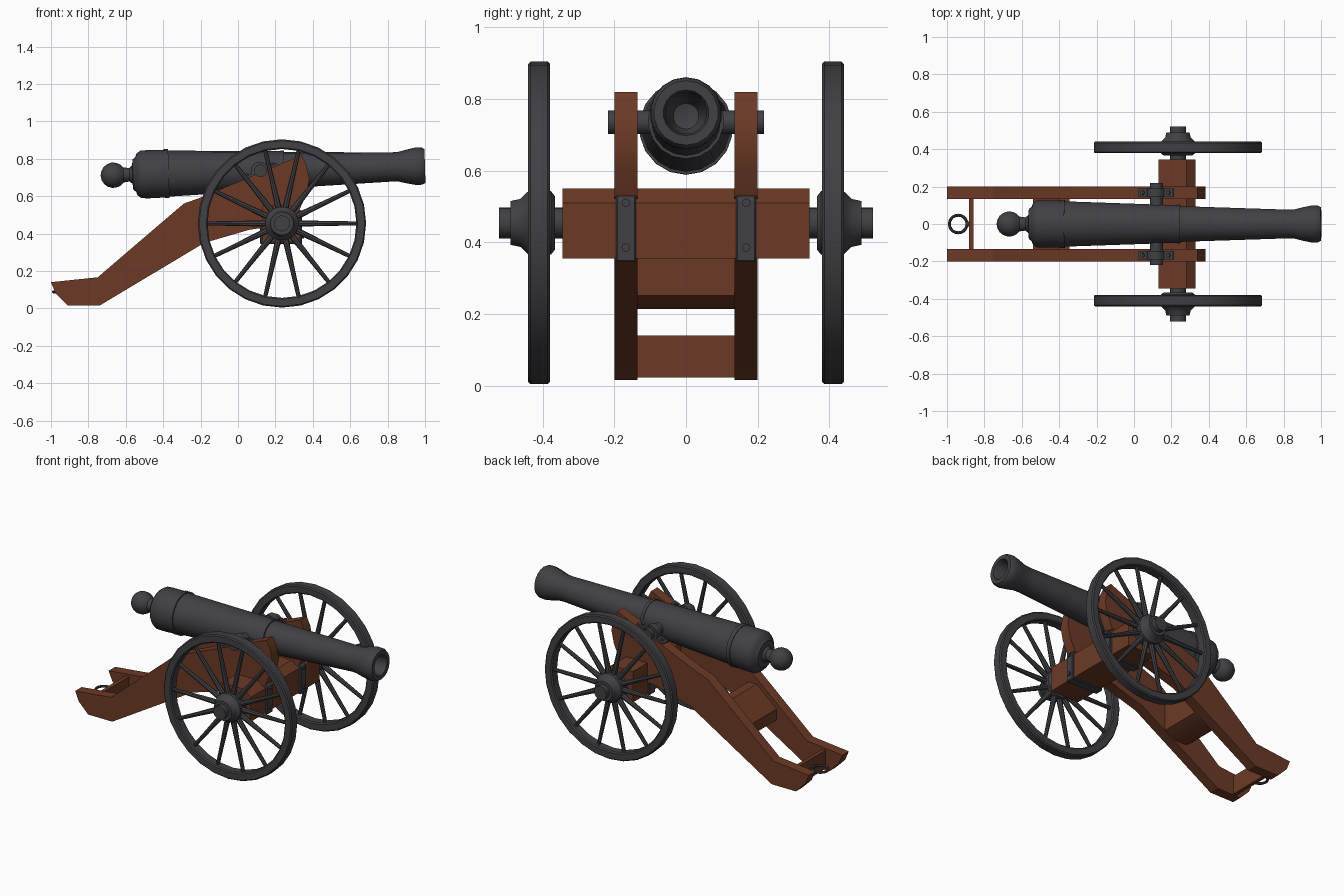
import bpy, bmesh, math
from mathutils import Matrix, Vector

if "Cube" in bpy.data.objects:
    bpy.data.objects.remove(bpy.data.objects["Cube"])


def material(name, rgb):
    m = bpy.data.materials.new(name)
    m.diffuse_color = (*rgb, 1)
    m.use_nodes = True
    m.node_tree.nodes["Principled BSDF"].inputs["Base Color"].default_value = m.diffuse_color
    return m


IRON = material("dark iron", (0.052, 0.052, 0.060))
WOOD = material("red brown wood", (0.150, 0.042, 0.019))
ALONG_X = Matrix.Rotation(math.pi / 2, 4, 'Y')
ALONG_Y = Matrix.Rotation(-math.pi / 2, 4, 'X')


def finish(bm, name, mat, angle=35):
    bmesh.ops.remove_doubles(bm, verts=bm.verts, dist=1e-5)
    bmesh.ops.recalc_face_normals(bm, faces=bm.faces)
    me = bpy.data.meshes.new(name)
    bm.to_mesh(me)
    bm.free()
    me.materials.append(mat)
    ob = bpy.data.objects.new(name, me)
    bpy.context.collection.objects.link(ob)
    bpy.ops.object.select_all(action='DESELECT')
    ob.select_set(True)
    bpy.context.view_layer.objects.active = ob
    bpy.ops.object.shade_smooth_by_angle(angle=math.radians(angle))
    return ob


def add_lathe(bm, profile, sides, matrix, closed=False):
    """Turn (height, radius) points round local z."""
    rings = []
    for i in range(sides):
        a = 2 * math.pi * i / sides
        rings.append([bm.verts.new(matrix @ Vector((r * math.cos(a), r * math.sin(a), h)))
                      for h, r in profile])
    n = len(profile)
    for i in range(sides):
        p, q = rings[i], rings[(i + 1) % sides]
        for j in range(n if closed else n - 1):
            k = (j + 1) % n
            bm.faces.new((p[j], q[j], q[k], p[k]))


def lathe(name, mat, profile, sides, matrix, closed=False, angle=35):
    bm = bmesh.new()
    add_lathe(bm, profile, sides, matrix, closed)
    return finish(bm, name, mat, angle)


def prism(name, mat, outline, y0, y1, bevel=0.0):
    """Extrude an x-z outline between two y values."""
    bm = bmesh.new()
    f = bm.faces.new([bm.verts.new((x, y0, z)) for x, z in outline])
    ext = bmesh.ops.extrude_face_region(bm, geom=[f])
    bmesh.ops.translate(bm, vec=(0, y1 - y0, 0),
                        verts=[v for v in ext['geom'] if isinstance(v, bmesh.types.BMVert)])
    if bevel:
        bmesh.ops.bevel(bm, geom=bm.edges[:], offset=bevel, segments=1, affect='EDGES')
    return finish(bm, name, mat, 25)


def rod(h0, h1, r):
    return [(h0, 0), (h0, r), (h1, r), (h1, 0)]


# Barrel, turned with its origin at the trunnions and tilted slightly upwards
TX, TZ = 0.12, 0.735
tilt = Matrix.Translation((TX, 0, TZ)) @ Matrix.Rotation(math.radians(-1.7), 4, 'Y') @ ALONG_X
knob = [(-0.787 + 0.068 * math.cos(a), 0.068 * math.sin(a))
        for a in [math.pi * (1 - 0.8 * i / 7) for i in range(8)]]
barrel = [(x, r) for x, r in knob] + [
    (-0.70, 0.036), (-0.685, 0.05), (-0.682, 0.082), (-0.668, 0.092), (-0.66, 0.112),
    (-0.64, 0.127), (-0.60, 0.129), (-0.515, 0.127), (-0.515, 0.131), (-0.49, 0.131),
    (-0.49, 0.123), (0.11, 0.102), (0.11, 0.106), (0.128, 0.106), (0.128, 0.097),
    (0.70, 0.078), (0.74, 0.080), (0.79, 0.092), (0.835, 0.101), (0.865, 0.099),
    (0.88, 0.090), (0.88, 0.064), (0.86, 0.058), (0.62, 0.054), (0.57, 0.036), (0.56, 0)]
lathe("barrel", IRON, barrel, 18, tilt)
lathe("trunnion", IRON, rod(-0.218, 0.218, 0.034), 14,
      Matrix.Translation((TX, 0, TZ)) @ ALONG_Y)

# Wooden carriage: cheeks, caps and straps on both sides
cheek = [(-1.0, 0.14), (-0.75, 0.166), (-0.29, 0.56), (-0.2, 0.592), (0.34, 0.82),
         (0.365, 0.77), (0.382, 0.69), (0.365, 0.61), (0.33, 0.53), (0.2, 0.44),
         (0.06, 0.42), (-0.18, 0.35), (-0.74, 0.015), (-0.91, 0.015), (-0.975, 0.08)]
slope = math.atan2(0.228, 0.54)
cap_frame = Matrix.Translation((TX, 0, 0.727)) @ Matrix.Rotation(-slope, 4, 'Y')
arch = [(0.048 * math.cos(math.pi * i / 8), 0.05 * math.sin(math.pi * i / 8) + 0.008)
        for i in range(9)]
cap_local = [(0.1, -0.004), (0.1, 0.012), (0.05, 0.012)] + arch + \
            [(-0.05, 0.012), (-0.1, 0.012), (-0.1, -0.004)]
cap = [((cap_frame @ Vector((x, 0, z))).x, (cap_frame @ Vector((x, 0, z))).z)
       for x, z in cap_local]
strap = [(0.118, 0.345), (0.118, 0.545), (0.285, 0.558), (0.342, 0.52), (0.342, 0.345)]
for s, side in ((-1, "near"), (1, "far")):
    prism(side + "_cheek", WOOD, cheek, s * 0.135, s * 0.2)
    prism(side + "_trunnion_cap", IRON, cap, s * 0.145, s * 0.19)
    prism(side + "_axle_strap", IRON, strap, s * 0.14, s * 0.195, 0.004)
    bm = bmesh.new()
    for x in (-0.075, 0.075):
        add_lathe(bm, rod(0, 0.022, 0.012), 8,
                  cap_frame @ Matrix.Translation((x, s * 0.168, 0)))
    for z in (0.385, 0.51):
        add_lathe(bm, rod(0.335, 0.352, 0.012), 8,
                  Matrix.Translation((0, s * 0.168, z)) @ ALONG_X)
    finish(bm, side + "_bolts", IRON)

prism("axle_beam", WOOD, [(0.13, 0.355), (0.13, 0.55), (0.28, 0.55), (0.33, 0.51),
                          (0.33, 0.355)], -0.345, 0.345)
prism("middle_transom", WOOD, [(-0.54, 0.31), (-0.54, 0.24), (-0.50, 0.214), (-0.43, 0.214),
                               (-0.345, 0.252), (-0.345, 0.43), (-0.40, 0.43)], -0.136, 0.136)
prism("tail_transom", WOOD, [(-0.882, 0.022), (-0.882, 0.14), (-0.858, 0.14),
                             (-0.858, 0.022)], -0.136, 0.136)

# Towing ring at the tail
ring = [(0.008 * math.sin(a), 0.047 + 0.008 * math.cos(a))
        for a in [math.pi * i / 4 for i in range(8)]]
lathe("towing_ring", IRON, ring, 20, Matrix.Translation((-0.94, 0, 0.088)), True)
lathe("ring_eye", IRON, rod(-0.9, -0.87, 0.014), 8,
      Matrix.Translation((0, 0, 0.088)) @ ALONG_X)

# Wheels with 14 spokes, and the axle
WX, WZ, WY = 0.235, 0.454, 0.41
lathe("axle", IRON, rod(-0.522, 0.522, 0.043), 16, Matrix.Translation((WX, 0, WZ)) @ ALONG_Y)
rim = [(-0.031, 0.405), (-0.031, 0.443), (-0.024, 0.45), (0.024, 0.45), (0.031, 0.443),
       (0.031, 0.405), (0.024, 0.398), (-0.024, 0.398)]
hub = [(-0.045, 0), (-0.045, 0.075), (-0.033, 0.09), (0.03, 0.09), (0.038, 0.082),
       (0.052, 0.068), (0.08, 0.062), (0.08, 0)]
for s, side in ((-1, "near"), (1, "far")):
    place = Matrix.Translation((WX, s * WY, WZ)) @ Matrix.Rotation(-s * math.pi / 2, 4, 'X')
    lathe(side + "_wheel_rim", IRON, rim, 28, place, True)
    lathe(side + "_wheel_hub", IRON, hub, 18, place)
    bm = bmesh.new()
    for i in range(14):
        turn = Matrix.Rotation(2 * math.pi * i / 14, 4, 'Z')
        add_lathe(bm, [(0.06, 0.018), (0.13, 0.016), (0.25, 0.013), (0.41, 0.011)], 8,
                  place @ turn @ ALONG_X)
    finish(bm, side + "_wheel_spokes", IRON)
